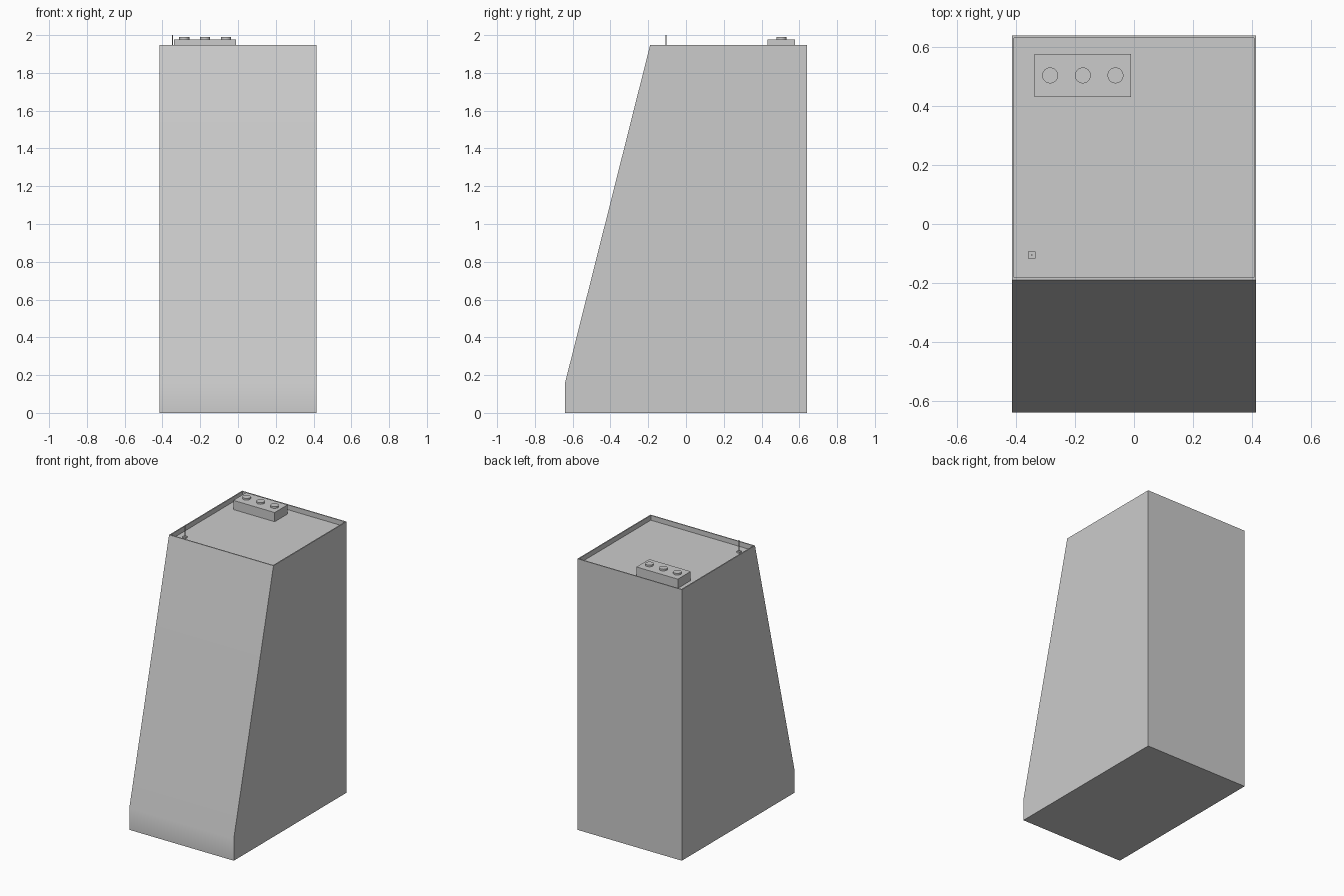
import bpy, bmesh, math

if "Cube" in bpy.data.objects:
    bpy.data.objects.remove(bpy.data.objects["Cube"])

TOP, FLOOR = 1.947, 1.912


def finish(bm, name, smooth=True):
    bmesh.ops.recalc_face_normals(bm, faces=bm.faces)
    mesh = bpy.data.meshes.new(name)
    bm.to_mesh(mesh)
    bm.free()
    obj = bpy.data.objects.new(name, mesh)
    bpy.context.collection.objects.link(obj)
    if smooth:
        bpy.ops.object.select_all(action='DESELECT')
        obj.select_set(True)
        bpy.context.view_layer.objects.active = obj
        bpy.ops.object.shade_smooth_by_angle(angle=math.radians(30))
    return obj


def box(name, x0, x1, y0, y1, z0, z1):
    bm = bmesh.new()
    bmesh.ops.create_cube(bm, size=1)
    for v in bm.verts:
        v.co = ((x0 + x1) / 2 + v.co.x * (x1 - x0),
                (y0 + y1) / 2 + v.co.y * (y1 - y0),
                (z0 + z1) / 2 + v.co.z * (z1 - z0))
    return finish(bm, name, False)


def cylinder(name, x, y, z0, z1, radius, sides):
    bm = bmesh.new()
    bmesh.ops.create_cone(bm, cap_ends=True, segments=sides,
                          radius1=radius, radius2=radius, depth=z1 - z0)
    bmesh.ops.translate(bm, verts=bm.verts, vec=(x, y, (z0 + z1) / 2))
    return finish(bm, name)


# Tapered housing: side profile (y, z) extruded across the width
profile = [(-0.64, 0), (0.64, 0), (0.64, TOP), (-0.19, TOP), (-0.64, 0.16)]
bm = bmesh.new()
side = bm.faces.new([bm.verts.new((-0.415, y, z)) for y, z in profile])
ext = bmesh.ops.extrude_face_region(bm, geom=[side], use_keep_orig=True)
bmesh.ops.translate(bm, vec=(0.83, 0, 0),
                    verts=[g for g in ext['geom'] if isinstance(g, bmesh.types.BMVert)])
bmesh.ops.recalc_face_normals(bm, faces=bm.faces)

# Recessed roof behind a thin rim
roof = max(bm.faces, key=lambda f: f.calc_center_median().z)
bmesh.ops.inset_region(bm, faces=[roof], thickness=0.011)
well = bmesh.ops.extrude_face_region(bm, geom=[roof])
bmesh.ops.translate(bm, vec=(0, 0, FLOOR - TOP),
                    verts=[g for g in well['geom'] if isinstance(g, bmesh.types.BMVert)])
if roof.is_valid:
    bmesh.ops.delete(bm, geom=[roof], context='FACES_ONLY')
housing = finish(bm, "housing")
weighted = housing.modifiers.new("weighted_normals", 'WEIGHTED_NORMAL')
weighted.keep_sharp = True

# Roof unit with three round caps
box("roof_unit", -0.339, -0.01, 0.431, 0.577, FLOOR, 1.978)
for i in range(3):
    cylinder(f"roof_cap_{i + 1}", -0.285 + i * 0.111, 0.505, 1.976, 1.99, 0.027, 32)

# Aerial on a small square foot
box("aerial_foot", -0.36, -0.335, -0.118, -0.093, FLOOR, FLOOR + 0.01)
cylinder("aerial", -0.3475, -0.1055, FLOOR, 2.0, 0.0025, 12)
